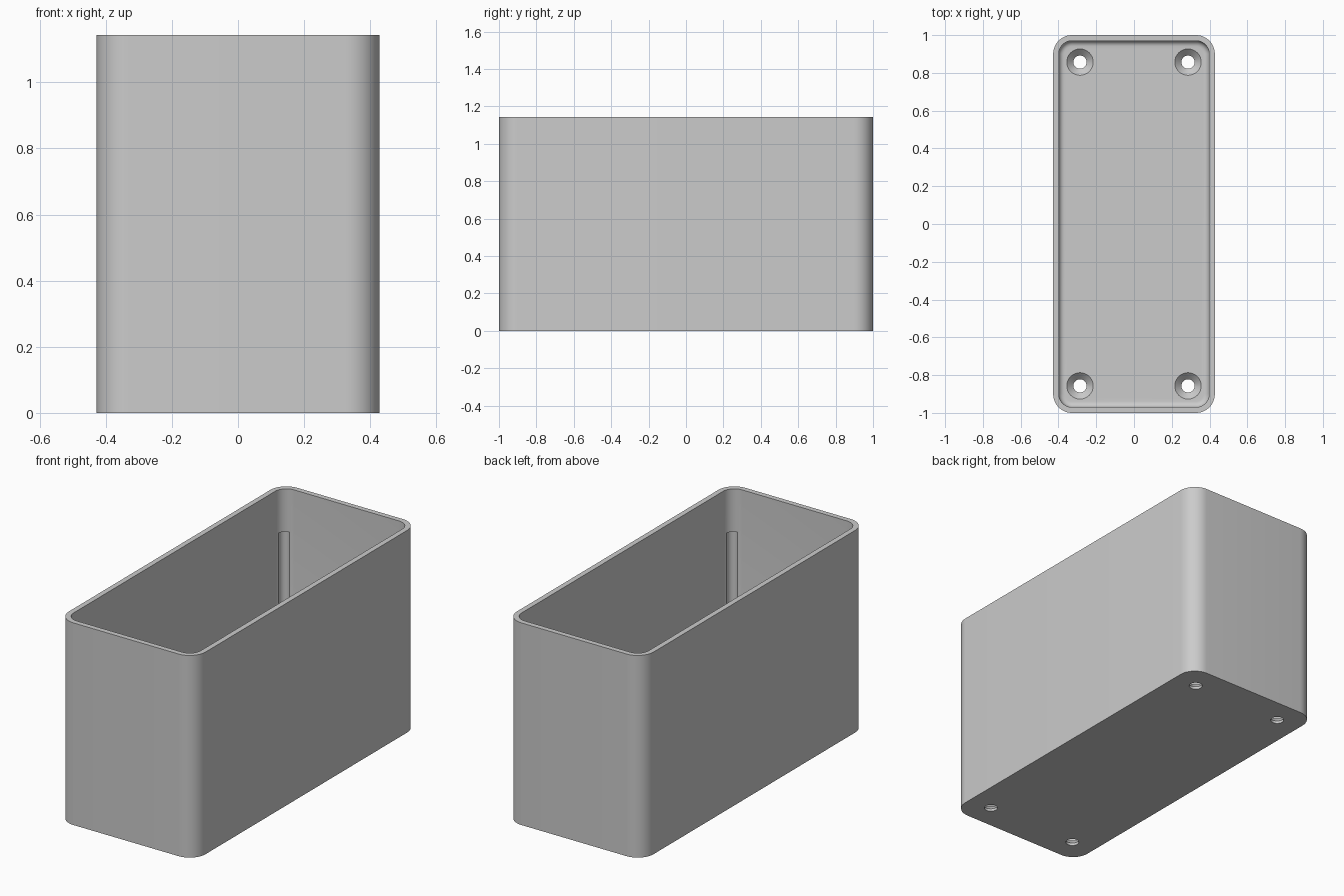
import bpy, bmesh
from math import sin, cos, pi, radians

cube = bpy.data.objects.get("Cube")
if cube:
    bpy.data.objects.remove(cube, do_unlink=True)

HX, HY, H = 0.428, 1.0, 1.143      # half width, half depth, height
WALL, FLOOR, CORNER = 0.03, 0.05, 0.1
FILLET = 0.03
SEG = 12

grey = bpy.data.materials.new("plain grey")
grey.use_nodes = True
colour = (0.6, 0.6, 0.6, 1)
grey.diffuse_color = colour
grey.node_tree.nodes["Principled BSDF"].inputs["Base Color"].default_value = colour


def make_object(name, bm):
    bmesh.ops.recalc_face_normals(bm, faces=bm.faces)
    mesh = bpy.data.meshes.new(name)
    bm.to_mesh(mesh)
    bm.free()
    mesh.materials.append(grey)
    ob = bpy.data.objects.new(name, mesh)
    bpy.context.collection.objects.link(ob)
    return ob


def loft(bm, loops):
    """Skin a stack of point loops and cap both ends."""
    rings = [[bm.verts.new(p) for p in loop] for loop in loops]
    for a, b in zip(rings, rings[1:]):
        for i in range(len(a)):
            j = (i + 1) % len(a)
            bm.faces.new((a[i], a[j], b[j], b[i]))
    bm.faces.new(rings[0][::-1])
    bm.faces.new(rings[-1])


def rounded_rect(inset, z):
    r = CORNER - inset
    points = []
    for q, (sx, sy) in enumerate(((1, 1), (-1, 1), (-1, -1), (1, -1))):
        for k in range(SEG + 1):
            a = (q + k / SEG) * pi / 2
            points.append((sx * (HX - CORNER) + r * cos(a),
                           sy * (HY - CORNER) + r * sin(a), z))
    return points


def circle(x, y, r, z, n=32):
    return [(x + r * cos(2 * pi * i / n), y + r * sin(2 * pi * i / n), z)
            for i in range(n)]


# Open box: outer wall, rim, inner wall, filleted floor
loops = [rounded_rect(0, 0), rounded_rect(0, H),
         rounded_rect(WALL, H)]
for k in range(7):
    a = k / 6 * pi / 2
    loops.append(rounded_rect(WALL + FILLET * (1 - cos(a)),
                              FLOOR + FILLET * (1 - sin(a))))
bm = bmesh.new()
loft(bm, loops)
box = make_object("open_box", bm)

# Cutters: countersunk screw holes and shallow grooves in the inner corners
bm_holes, bm_grooves = bmesh.new(), bmesh.new()
for sx in (-1, 1):
    for sy in (-1, 1):
        x, y = sx * 0.286, sy * 0.857
        loft(bm_holes, [circle(x, y, r, z) for r, z in
                        ((0.035, -0.05), (0.035, 0.015),
                         (0.07, FLOOR), (0.07, FLOOR + 0.02))])
        x, y = sx * 0.368, sy * 0.94
        loft(bm_grooves, [circle(x, y, 0.03, z) for z in (0.1, 0.9)])

for name, bm in (("hole_cutter", bm_holes), ("groove_cutter", bm_grooves)):
    cutter = make_object(name, bm)
    mod = box.modifiers.new(name, 'BOOLEAN')
    mod.operation = 'DIFFERENCE'
    mod.solver = 'EXACT'
    mod.object = cutter
    bpy.context.view_layer.objects.active = box
    bpy.ops.object.modifier_apply(modifier=name)
    bpy.data.objects.remove(cutter, do_unlink=True)

# Smooth rounded corners, sharp rims
bpy.ops.object.select_all(action='DESELECT')
box.select_set(True)
bpy.context.view_layer.objects.active = box
bpy.ops.object.shade_smooth_by_angle(angle=radians(30))
